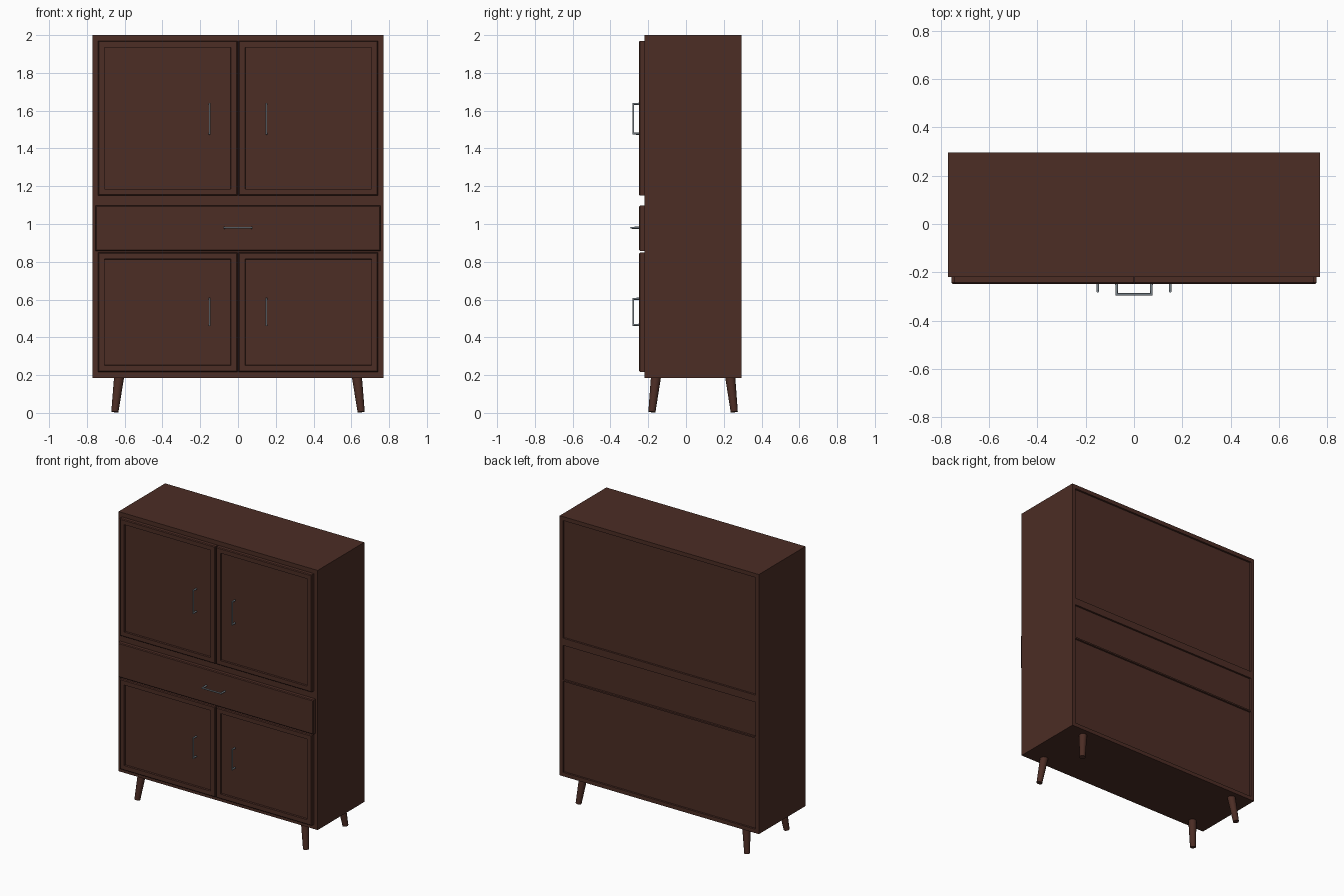
import bpy, bmesh, math
from mathutils import Vector

cube = bpy.data.objects.get("Cube")
if cube:
    bpy.data.objects.remove(cube, do_unlink=True)


def material(name, colour, metallic=0.0):
    m = bpy.data.materials.new(name)
    m.use_nodes = True
    m.diffuse_color = colour
    m.node_tree.nodes["Principled BSDF"].inputs["Base Color"].default_value = colour
    return m


WOOD = material("dark walnut", (0.072, 0.026, 0.018, 1))
METAL = material("grey steel", (0.22, 0.26, 0.29, 1))

FRONT, BACK = -0.22, 0.295      # carcass depth
FACE = -0.248                   # front of doors and drawer
BASE = 0.185                    # underside of carcass


def finish(name, bm, mat, smooth=False):
    bmesh.ops.recalc_face_normals(bm, faces=bm.faces)
    mesh = bpy.data.meshes.new(name)
    bm.to_mesh(mesh)
    bm.free()
    mesh.materials.append(mat)
    ob = bpy.data.objects.new(name, mesh)
    bpy.context.collection.objects.link(ob)
    if smooth:
        bpy.ops.object.select_all(action='DESELECT')
        bpy.context.view_layer.objects.active = ob
        ob.select_set(True)
        bpy.ops.object.shade_smooth_by_angle(angle=math.radians(40))
    return ob


def box(x, y, z):
    """Box from (low, high) ranges."""
    bm = bmesh.new()
    bmesh.ops.create_cube(bm, size=1)
    for v in bm.verts:
        v.co = [r[0] if c < 0 else r[1] for c, r in zip(v.co, (x, y, z))]
    bm.normal_update()
    return bm


def rod(bm, a, b, r1, r2, sides):
    """Tapered round rod between two points."""
    a, b = Vector(a), Vector(b)
    turn = (b - a).to_track_quat('Z', 'Y').to_matrix().to_4x4()
    turn.translation = (a + b) / 2
    bmesh.ops.create_cone(bm, cap_ends=True, segments=sides, radius1=r1,
                          radius2=r2, depth=(b - a).length, matrix=turn)


# Carcass: solid case with shallow recessed back panels
def carcass():
    bm = box((-0.77, 0.77), (FRONT, BACK), (BASE, 2))
    cuts = [((x, 0, 0), (1, 0, 0)) for x in (-0.745, 0.745)]
    cuts += [((0, 0, z), (0, 0, 1)) for z in (0.212, 0.848, 0.858, 1.1, 1.15, 1.972)]
    for co, no in cuts:
        bmesh.ops.bisect_plane(bm, geom=bm.verts[:] + bm.edges[:] + bm.faces[:],
                               plane_co=co, plane_no=no)
    bm.normal_update()
    panels = []
    for f in bm.faces:
        c = f.calc_center_median()
        if f.normal.y > 0.9 and abs(c.x) < 0.7:
            if any(lo < c.z < hi for lo, hi in ((0.22, 0.84), (0.86, 1.09), (1.16, 1.96))):
                panels.append(f)
    bmesh.ops.inset_individual(bm, faces=panels, thickness=0.001, depth=-0.012)
    bmesh.ops.dissolve_limit(bm, angle_limit=0.01, verts=bm.verts, edges=bm.edges)
    finish("carcass", bm, WOOD)


# Raised front with softened front rim, optionally with a recessed panel
def front_panel(name, x, z, framed):
    bm = box(x, (FACE, FRONT), z)
    face = next(f for f in bm.faces if f.normal.y < -0.9)
    if framed:
        bmesh.ops.inset_individual(bm, faces=[face], thickness=0.049)
        bmesh.ops.inset_individual(bm, faces=[face], thickness=0.002, depth=-0.012)
    rim = [e for e in bm.edges if all(abs(v.co.y - FACE) < 1e-4 and
           min(abs(v.co.x - s) for s in x) < 1e-4 for v in e.verts)]
    bmesh.ops.bevel(bm, geom=rim, offset=0.005, segments=1, affect='EDGES')
    finish(name, bm, WOOD)


# Bar handle on two posts; direction is along the bar
def handle(name, centre, direction, half, reach):
    c, d = Vector(centre), Vector(direction)
    out = Vector((0, -reach, 0))
    bm = bmesh.new()
    for s in (-1, 1):
        foot = c + d * s * (half - 0.005)
        rod(bm, foot, foot + out, 0.006, 0.005, 10)
    rod(bm, c + out - d * half, c + out + d * half, 0.005, 0.005, 10)
    finish(name, bm, METAL, True)


# Splayed tapered leg
def leg(name, sx, sy):
    mid = (FRONT + BACK) / 2
    bm = bmesh.new()
    rod(bm, (sx * 0.652, mid + sy * 0.218, 0.005), (sx * 0.629, mid + sy * 0.196, BASE + 0.01),
        0.019, 0.027, 20)
    finish(name, bm, WOOD, True)


carcass()
front_panel("drawer_front", (-0.755, 0.755), (0.858, 1.098), False)
handle("drawer_handle", (0, FACE, 0.98), (1, 0, 0), 0.077, 0.043)
for side, s in (("left", 1), ("right", -1)):
    x = tuple(sorted((s * 0.003, s * 0.742)))
    for level, z, grip, half in (("upper", (1.15, 1.97), 1.557, 0.084),
                                 ("lower", (0.217, 0.849), 0.535, 0.074)):
        front_panel(f"{level}_{side}_door", x, z, True)
        handle(f"{level}_{side}_handle", (s * 0.15, FACE, grip), (0, 0, 1), half, 0.031)
    leg(f"front_{side}_leg", s, -1)
    leg(f"back_{side}_leg", s, 1)
